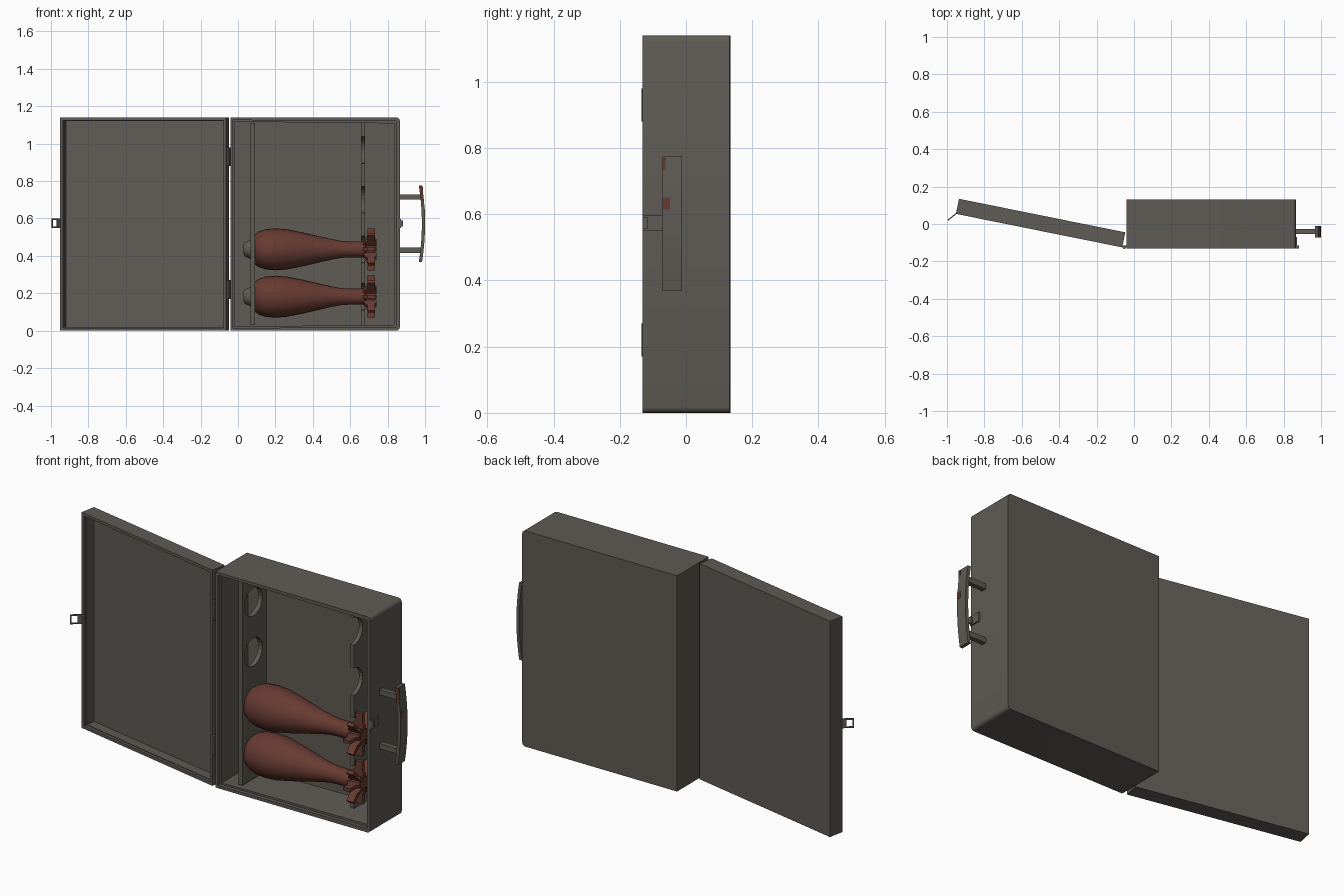
import bpy, bmesh, math
from mathutils import Matrix, Vector

if "Cube" in bpy.data.objects:
    bpy.data.objects.remove(bpy.data.objects["Cube"])


def mat(name, c):
    m = bpy.data.materials.new(name)
    m.diffuse_color = (*c, 1)
    m.use_nodes = True
    m.node_tree.nodes["Principled BSDF"].inputs["Base Color"].default_value = m.diffuse_color
    return m


GREY = mat("drab grey metal", (0.115, 0.104, 0.091))
RUST = mat("rust brown", (0.135, 0.043, 0.031))


def finish(name, bm, m=GREY, smooth=False, matrix=None):
    bmesh.ops.recalc_face_normals(bm, faces=bm.faces)
    me = bpy.data.meshes.new(name)
    bm.to_mesh(me)
    bm.free()
    ob = bpy.data.objects.new(name, me)
    bpy.context.collection.objects.link(ob)
    me.materials.append(m)
    if matrix:
        me.transform(matrix)
    if smooth:
        bpy.ops.object.select_all(action='DESELECT')
        bpy.context.view_layer.objects.active = ob
        ob.select_set(True)
        bpy.ops.object.shade_smooth_by_angle(angle=math.radians(35))
    return ob


def add_box(bm, x0, x1, y0, y1, z0, z1):
    r = bmesh.ops.create_cube(bm, size=1)
    bmesh.ops.scale(bm, vec=(x1 - x0, y1 - y0, z1 - z0), verts=r['verts'])
    bmesh.ops.translate(bm, vec=((x0 + x1) / 2, (y0 + y1) / 2, (z0 + z1) / 2), verts=r['verts'])


def box(name, *d, m=GREY, matrix=None):
    bm = bmesh.new()
    add_box(bm, *d)
    return finish(name, bm, m, matrix=matrix)


def tray(name, x0, x1, y0, y1, z0, z1, steps, matrix=None, bevel=0):
    """Box open at -y; steps = (inset, recess depth) pairs from rim inward."""
    bm = bmesh.new()
    add_box(bm, x0, x1, y0, y1, z0, z1)
    if bevel:
        es = [e for e in bm.edges if all(v.co.x > x1 - 1e-4 for v in e.verts)
              and abs(e.verts[0].co.y - e.verts[1].co.y) > 0.01]
        bmesh.ops.bevel(bm, geom=es, offset=bevel, segments=3, affect='EDGES', profile=0.5)
    bm.normal_update()
    f = min(bm.faces, key=lambda f: f.calc_center_median().y)
    for inset, depth in steps:
        bmesh.ops.inset_region(bm, faces=[f], thickness=inset)
        r = bmesh.ops.extrude_discrete_faces(bm, faces=[f])
        f = r['faces'][0]
        bmesh.ops.translate(bm, vec=(0, depth, 0), verts=f.verts)
    return finish(name, bm, smooth=True, matrix=matrix)


# case body and swung-open lid
tray("case_body", -0.04, 0.865, -0.132, 0.132, 0, 1.14, [(0.02, 0.02), (0.012, 0.222)], bevel=0.018)
hinge_pt = Vector((-0.063, -0.125, 0))
swing = Matrix.Translation(hinge_pt) @ Matrix.Rotation(math.radians(-11.4), 4, 'Z')
tray("lid", -0.907, 0, 0, 0.082, 0, 1.14, [(0.022, 0.015), (0.005, 0.05)], matrix=swing)

# hinges: pin barrels and leaves
for i, z in enumerate((0.22, 0.93)):
    bm = bmesh.new()
    bmesh.ops.create_cone(bm, cap_ends=True, segments=10, radius1=0.01, radius2=0.01, depth=0.1,
                          matrix=Matrix.Translation((-0.052, -0.124, z)))
    finish(f"hinge_{i}", bm, smooth=True)
    box(f"hinge_leaf_{i}", -0.066, -0.038, -0.122, -0.116, z - 0.05, z + 0.05)

# latch loop on the free lid edge
bm = bmesh.new()
for d in ((0, 0.056, 0, 0.006, 0.55, 0.557), (0, 0.056, 0, 0.006, 0.593, 0.6),
          (0.05, 0.057, 0, 0.006, 0.55, 0.6), (0, 0.022, 0, 0.006, 0.55, 0.6)):
    add_box(bm, *d)
finish("latch_loop", bm, matrix=Matrix.Translation((-0.953, 0.058, 0)) @ Matrix.Rotation(math.radians(219), 4, 'Z'))

# catch on the case side
box("catch_plate", 0.864, 0.872, -0.132, -0.07, 0.55, 0.597)
box("catch_hook", 0.864, 0.881, -0.132, -0.115, 0.557, 0.59)

# carry handle: two posts and a bowed grip
for i, z in enumerate((0.43, 0.715)):
    box(f"handle_post_{i}", 0.86, 0.985, -0.053, -0.027, z - 0.014, z + 0.014)
bm = bmesh.new()
N, ZC, H = 10, 0.572, 0.204


def bow(t):
    return 1.0 - 0.016 * t * t


rings = []
for k in range(N + 1):
    t = -1 + 2 * k / N
    x, z = bow(t), ZC + H * t
    rings.append([bm.verts.new((x + dx, y, z)) for dx, y in
                  ((0, -0.071), (0, -0.012), (-0.017, -0.012), (-0.017, -0.071))])
for a, b in zip(rings, rings[1:]):
    for j in range(4):
        bm.faces.new((a[j], a[(j + 1) % 4], b[(j + 1) % 4], b[j]))
bm.faces.new(rings[0])
bm.faces.new(rings[-1])
grip = finish("handle_grip", bm, smooth=True)
grip.data.materials.append(RUST)
for p in grip.data.polygons:  # worn front edge near the upper end
    if p.normal.y < -0.9 and p.center.z > 0.7:
        p.material_index = 1
for i, (y0, y1, z0, z1) in enumerate(((-0.071, -0.048, 0.615, 0.65), (-0.071, -0.062, 0.725, 0.77))):
    x = bow(((z0 + z1) / 2 - ZC) / H)
    box(f"rust_patch_{i}", x - 0.008, x + 0.002, y0, y1, z0, z1, m=RUST)

# cradle plates with four holes / four half-round notches
ROWS = (0.182, 0.435, 0.70, 0.965)
YC = 0.0


def cradle(name, x0, x1, y0, y1, r):
    plate = box(name, x0, x1, y0, y1, 0.03, 1.11)
    bm = bmesh.new()
    for z in ROWS:
        bmesh.ops.create_cone(bm, cap_ends=True, segments=24, radius1=r, radius2=r, depth=0.2,
                              matrix=Matrix.Translation(((x0 + x1) / 2, YC, z)) @ Matrix.Rotation(math.pi / 2, 4, 'Y'))
    cut = finish("cradle_cutter", bm)
    cut.hide_render = True
    md = plate.modifiers.new("holes", 'BOOLEAN')
    md.object = cut
    md.solver = 'EXACT'
    bpy.context.view_layer.objects.active = plate
    bpy.ops.object.modifier_apply(modifier=md.name)
    bpy.data.objects.remove(cut)


cradle("nose_cradle", 0.066, 0.09, -0.092, 0.112, 0.074)
cradle("tail_cradle", 0.657, 0.678, 0.0, 0.112, 0.072)


def lathe(name, pts, m, z, seg=24):
    bm = bmesh.new()
    rs = [[bm.verts.new((x, YC + r * math.cos(a), z + r * math.sin(a)))
           for a in (2 * math.pi * k / seg for k in range(seg))] for x, r in pts]
    for a, b in zip(rs, rs[1:]):
        for k in range(seg):
            bm.faces.new((a[k], a[(k + 1) % seg], b[(k + 1) % seg], b[k]))
    bm.faces.new(rs[0])
    bm.faces.new(rs[-1])
    return finish(name, bm, m, smooth=True)


# finned shells lying in the two lower rows
BODY = ((0.075, 0.058), (0.09, 0.08), (0.115, 0.097), (0.15, 0.108), (0.2, 0.112), (0.26, 0.108),
        (0.34, 0.092), (0.43, 0.071), (0.5, 0.055), (0.55, 0.046), (0.59, 0.043), (0.68, 0.043),
        (0.685, 0.035), (0.735, 0.035))
NOSE = ((0.03, 0.028), (0.04, 0.04), (0.066, 0.05), (0.09, 0.055))
FIN = ((0.66, 0.03), (0.68, 0.06), (0.693, 0.075), (0.693, 0.112), (0.733, 0.112),
       (0.733, 0.062), (0.74, 0.055), (0.74, 0.03))
for i, z in enumerate(ROWS[:2]):
    lathe(f"shell_body_{i}", BODY, RUST, z)
    lathe(f"shell_nose_{i}", NOSE, GREY, z)
    bm = bmesh.new()
    for k in range(8):
        f = bm.faces.new([bm.verts.new((x, -0.009, r)) for x, r in FIN])
        g = bmesh.ops.extrude_face_region(bm, geom=[f])['geom']
        new = [v for v in g if isinstance(v, bmesh.types.BMVert)]
        bmesh.ops.translate(bm, vec=(0, 0.018, 0), verts=new)
        bmesh.ops.rotate(bm, cent=(0, 0, 0), matrix=Matrix.Rotation(math.pi / 4, 3, 'X'), verts=bm.verts)
    finish(f"shell_fins_{i}", bm, RUST, matrix=Matrix.Translation((0, YC, z)))
